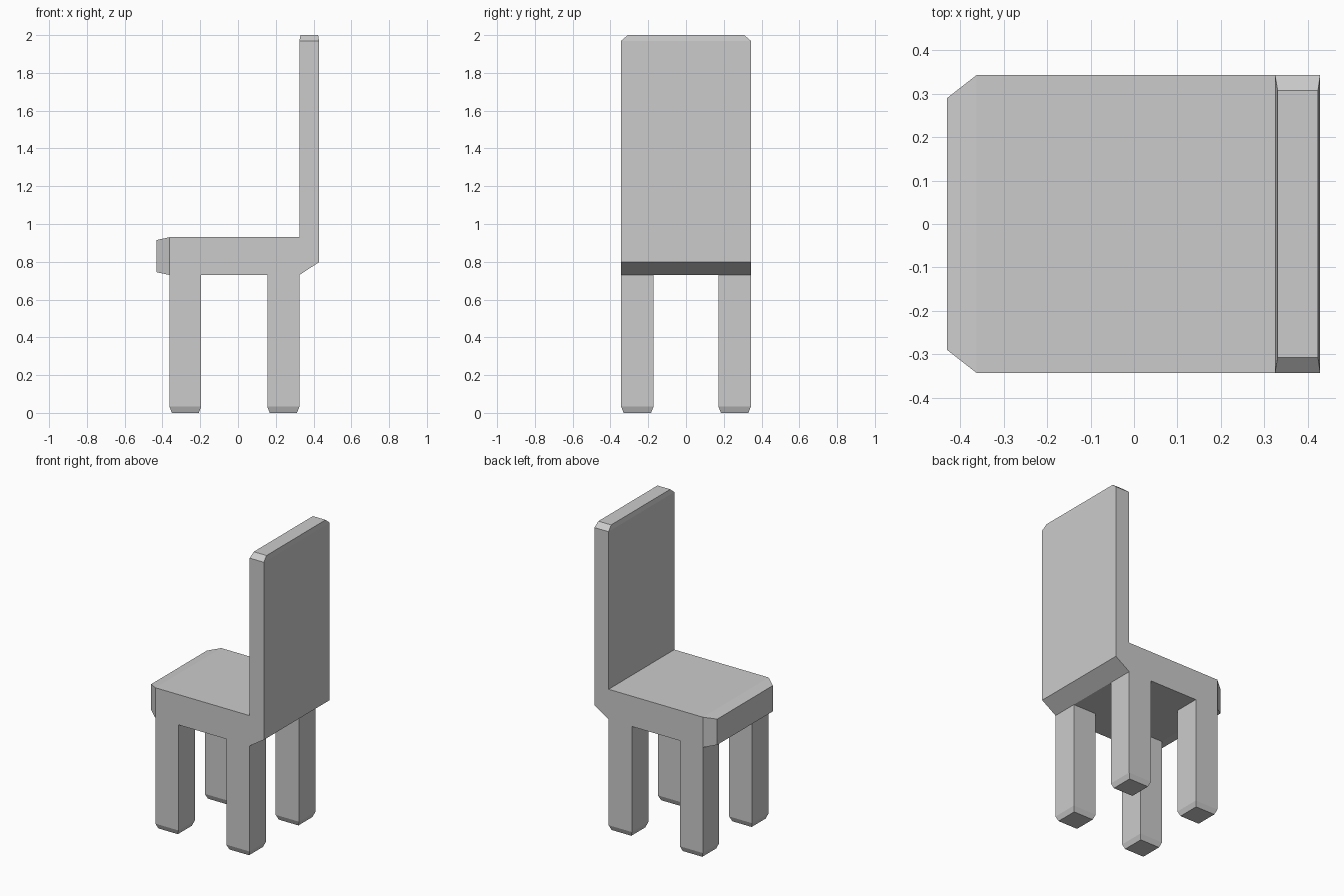
import bpy, bmesh

if "Cube" in bpy.data.objects:
    bpy.data.objects.remove(bpy.data.objects["Cube"])

W = 0.343              # half width in y
LEG = 0.172            # inner y edge of the legs
Z0, Z1 = 0.73, 0.93    # seat underside and top


def loft(name, rings, cap_start=False, cap_end=False, skip=()):
    """Skin equal-length rings; skip = (span, side) quads left open at joints."""
    bm = bmesh.new()
    vs = [[bm.verts.new(p) for p in r] for r in rings]
    n = len(rings[0])
    for i in range(len(vs) - 1):
        for j in range(n):
            if (i, j) not in skip:
                k = (j + 1) % n
                bm.faces.new((vs[i][j], vs[i][k], vs[i + 1][k], vs[i + 1][j]))
    if cap_start:
        bm.faces.new(vs[0])
    if cap_end:
        bm.faces.new(vs[-1])
    bmesh.ops.recalc_face_normals(bm, faces=bm.faces)
    me = bpy.data.meshes.new(name)
    bm.to_mesh(me)
    bm.free()
    ob = bpy.data.objects.new(name, me)
    bpy.context.collection.objects.link(ob)
    return ob


def rect(x0, x1, y0, y1, z0, z1):
    """Ring with height z0 at x0 and z1 at x1."""
    return [(x0, y0, z0), (x1, y0, z1), (x1, y1, z1), (x0, y1, z0)]


def seat_ring(x, w, inner, zb, zt):
    return [(x, -w, zb), (x, -inner, zb), (x, inner, zb), (x, w, zb), (x, w, zt), (x, -w, zt)]


# Seat: lofted along x, tapered at one end, open where legs and backrest join
seat_rings = [seat_ring(-0.431, 0.29, LEG * 0.29 / W, 0.745, 0.915)]
seat_rings += [seat_ring(x, W, LEG, Z0, Z1) for x in (-0.363, -0.195, 0.155, 0.325)]
loft("seat", seat_rings, cap_start=True, skip={(1, 0), (1, 2), (3, 0), (3, 2)})

# Backrest: sloped underside, chamfered top
loft("backrest", [
    rect(0.325, 0.429, -W, W, Z0, 0.798),
    rect(0.325, 0.429, -W, W, Z1, Z1),
    rect(0.325, 0.429, -W, W, 1.97, 1.97),
    rect(0.331, 0.424, -0.308, 0.308, 2.0, 2.0),
], cap_start=True, cap_end=True, skip={(0, 3)})

# Legs: square posts with chamfered feet
c = 0.013
for xn, (x0, x1) in {"left": (-0.363, -0.195), "right": (0.155, 0.325)}.items():
    for yn, (y0, y1) in {"front": (-W, -LEG), "back": (LEG, W)}.items():
        loft(f"{yn}_{xn}_leg", [
            rect(x0, x1, y0, y1, Z0, Z0),
            rect(x0, x1, y0, y1, 0.033, 0.033),
            rect(x0 + c, x1 - c, y0 + c, y1 - c, 0, 0),
        ], cap_end=True)
